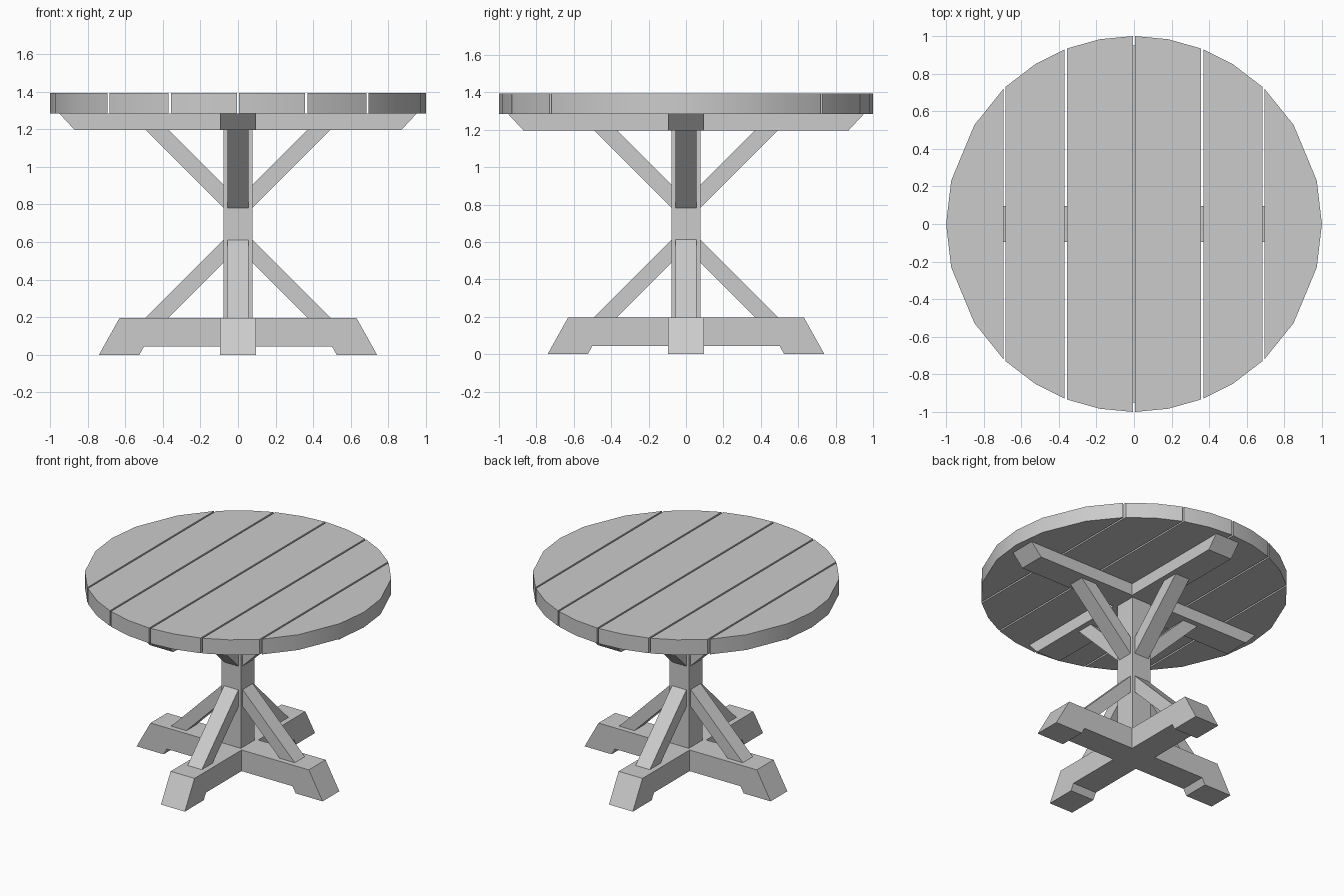
import bpy
import bmesh
import math
from mathutils import Matrix

cube = bpy.data.objects.get("Cube")
if cube:
    bpy.data.objects.remove(cube, do_unlink=True)

grey = bpy.data.materials.new("plain_grey")
grey.use_nodes = True
COLOUR = (0.6, 0.6, 0.6, 1)
grey.diffuse_color = COLOUR
grey.node_tree.nodes["Principled BSDF"].inputs["Base Color"].default_value = COLOUR


def prism(name, points, depth, matrix):
    """Extrude a flat outline by depth along its local z, then place it."""
    bm = bmesh.new()
    face = bm.faces.new([bm.verts.new((x, y, 0)) for x, y in points])
    side = bmesh.ops.extrude_face_region(bm, geom=[face])
    moved = [v for v in side["geom"] if isinstance(v, bmesh.types.BMVert)]
    bmesh.ops.translate(bm, verts=moved, vec=(0, 0, depth))
    bmesh.ops.recalc_face_normals(bm, faces=bm.faces[:])
    bm.transform(matrix)
    mesh = bpy.data.meshes.new(name)
    bm.to_mesh(mesh)
    bm.free()
    mesh.materials.append(grey)
    obj = bpy.data.objects.new(name, mesh)
    bpy.context.collection.objects.link(obj)
    return obj


def upright(name, points, width, angle):
    """Prism with its outline standing vertically, turned about the post."""
    turn = Matrix.Rotation(angle, 4, "Z")
    stand = Matrix.Rotation(math.pi / 2, 4, "X")
    shift = Matrix.Translation((0, 0, -width / 2))
    return prism(name, points, width, turn @ stand @ shift)


def cross(name, half, width):
    """One full beam along x, with two shorter arms butted against it along y."""
    mirrored = [(-x, z) for x, z in reversed(half)]
    upright(name + "_beam", half + mirrored, width, 0)
    inner = width / 2
    arm = [(inner, half[0][1])] + half + [(inner, half[-1][1])]
    for label, angle in (("back", math.pi / 2), ("front", -math.pi / 2)):
        upright(f"{name}_{label}_arm", arm, width, angle)


# Round top made of six planks, mirrored left and right
TOP, UNDER, GAP = 1.393, 1.283, 0.006
SEAMS = [0, 0.363, 0.689]
planks = []


def rim(x):
    return math.sqrt(max(0, 1 - x * x))


for i, seam in enumerate(SEAMS):
    start = seam + GAP
    if i < 2:
        end = SEAMS[i + 1] - GAP
        xs = [start, (start + end) / 2, end]
    else:
        xs = [start, 0.85, 0.973, 1.0]
    back = [(x, rim(x)) for x in xs]
    front = [(x, -y) for x, y in reversed(back) if y > 0]
    for label, sign in (("left", 1), ("right", -1)):
        outline = [(sign * x, y) for x, y in back + front]
        planks.append(prism(f"top_plank_{label}_{i + 1}", outline, TOP - UNDER,
                            Matrix.Translation((0, 0, UNDER))))

# Crossed rails beneath the top, with sloping ends
RAIL = 1.197
cross("top_rail", [(0.95, UNDER), (0.87, RAIL)], 0.19)

# Crossed base with sloping feet and a raised underside
BASE = 0.197
cross("base", [(0.63, BASE), (0.74, 0), (0.525, 0), (0.5, 0.045)], 0.19)

# Square centre post
P = 0.077
prism("centre_post", [(-P, -P), (P, -P), (P, P), (-P, P)], RAIL - BASE,
      Matrix.Translation((0, 0, BASE)))

# Diagonal braces on all four sides of the post
lower = [(P, 0.49), (P, 0.612), (0.492, BASE), (0.37, BASE)]
upper = [(P, 0.782), (P, 0.904), (0.37, RAIL), (0.492, RAIL)]
for label, turn in (("left", 0), ("back", 1), ("right", 2), ("front", 3)):
    upright(f"lower_brace_{label}", lower, 0.114, turn * math.pi / 2)
    upright(f"upper_brace_{label}", upper, 0.114, turn * math.pi / 2)

# Soften the rim facets while keeping the plank edges sharp
bpy.ops.object.select_all(action="DESELECT")
for plank in planks:
    plank.select_set(True)
bpy.context.view_layer.objects.active = planks[0]
bpy.ops.object.shade_smooth_by_angle(angle=math.radians(30))
